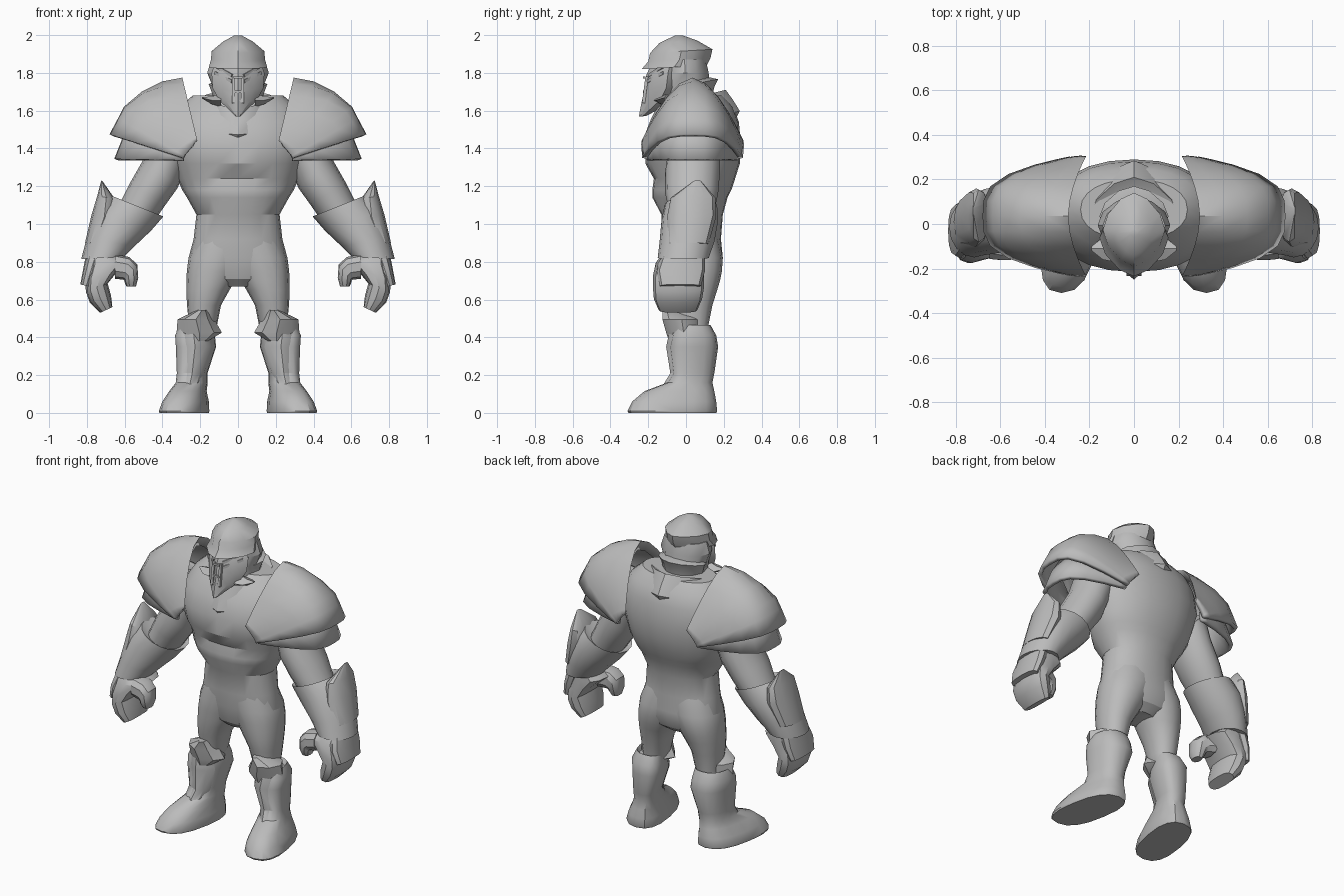
import bpy, bmesh, math
from mathutils import Vector

grey = bpy.data.materials.new("armour_grey")
grey.diffuse_color = (0.5, 0.5, 0.5, 1)


def finish(name, bm, mirror=False, angle=35, thick=0):
    bmesh.ops.recalc_face_normals(bm, faces=bm.faces)
    me = bpy.data.meshes.new(name)
    bm.to_mesh(me)
    bm.free()
    me.materials.append(grey)
    ob = bpy.data.objects.new(name, me)
    bpy.context.collection.objects.link(ob)
    if thick:
        mod = ob.modifiers.new("thickness", 'SOLIDIFY')
        mod.thickness = thick
        mod.offset = -1
    if mirror:
        ob.modifiers.new("mirror", 'MIRROR')
    bpy.ops.object.select_all(action='DESELECT')
    ob.select_set(True)
    bpy.context.view_layer.objects.active = ob
    bpy.ops.object.shade_smooth_by_angle(angle=math.radians(angle))
    return ob


def loft(name, rings, n=16, e=2.0, skew=0, tilt=0, mirror=True, angle=35):
    """Skin sections (outer x, outer z, inner x, inner z, front y, back y)."""
    bm = bmesh.new()
    loops = []
    for ox, oz, ix, iz, y0, y1 in rings:
        c = Vector(((ox + ix) / 2, (y0 + y1) / 2, (oz + iz) / 2))
        a = Vector(((ox - ix) / 2, 0, (oz - iz) / 2))
        loop = []
        for i in range(n):
            t = 2 * math.pi * i / n
            u, v = (math.copysign(abs(f) ** (2 / e), f) if abs(f) > 1e-6 else 0
                    for f in (math.cos(t), math.sin(t)))
            dy = v * (y1 - y0) / 2
            loop.append(bm.verts.new(c + a * u + Vector((skew * dy, dy, tilt * dy))))
        loops.append(loop)
    for A, B in zip(loops, loops[1:]):
        for i in range(n):
            j = (i + 1) % n
            bm.faces.new((A[i], A[j], B[j], B[i]))
    bm.faces.new(loops[0])
    bm.faces.new(loops[-1])
    return finish(name, bm, mirror, angle)


def body(name, rings, **kw):
    """Centred loft from (z, half width, front y, back y)."""
    return loft(name, [(w, z, -w, z, f, b) for z, w, f, b in rings], mirror=False, **kw)


def limb(name, rings, **kw):
    """Upright mirrored loft from (z, outer x, inner x, front y, back y)."""
    return loft(name, [(o, z, i, z, f, b) for z, o, i, f, b in rings], **kw)


def bar(name, p, q, w, mirror=True):
    """Square bar between two points."""
    p, q = Vector(p), Vector(q)
    bm = bmesh.new()
    bmesh.ops.create_cube(bm, size=1)
    rot = (q - p).to_track_quat('Z', 'Y')
    for v in bm.verts:
        v.co = rot @ Vector((v.co.x * w, v.co.y * w, v.co.z * (q - p).length)) + (p + q) / 2
    return finish(name, bm, mirror)


def shoulder_plate(name, stations, n=12):
    """Arched shell: (top x, top z, end x, end z, half depth, roundness)."""
    bm = bmesh.new()
    rows = []
    for xt, zt, xb, zb, d, p in stations:
        row = []
        for i in range(n + 1):
            s = math.sin(math.pi * (i / n - 0.5))
            k = 1 - abs(s) ** p
            row.append(bm.verts.new((xb + (xt - xb) * k, 0.035 + d * s, zb + (zt - zb) * k)))
        rows.append(row)
    for A, B in zip(rows, rows[1:]):
        for i in range(n):
            bm.faces.new((A[i], A[i + 1], B[i + 1], B[i]))
    return finish(name, bm, True, 35, 0.025)


# Torso, with stepped chest and belly armour
body("torso", [
    (0.67, 0.10, -0.05, 0.12), (0.71, 0.20, -0.09, 0.17), (0.76, 0.25, -0.105, 0.19),
    (0.82, 0.262, -0.115, 0.195),
    (0.92, 0.235, -0.125, 0.185), (1.05, 0.22, -0.13, 0.195), (1.14, 0.27, -0.178, 0.22),
    (1.18, 0.295, -0.178, 0.24), (1.24, 0.322, -0.17, 0.26), (1.32, 0.345, -0.215, 0.285),
    (1.43, 0.38, -0.215, 0.29), (1.54, 0.36, -0.18, 0.28), (1.62, 0.31, -0.12, 0.25),
    (1.68, 0.24, -0.07, 0.20)], n=24, e=2.2, angle=28)
body("collar", [
    (1.51, 0.20, -0.20, 0.27), (1.535, 0.215, -0.218, 0.285), (1.60, 0.21, -0.19, 0.25),
    (1.665, 0.20, -0.155, 0.21), (1.645, 0.14, -0.11, 0.16)], n=12, e=1.7, tilt=0.25)
loft("jaw_spike", [
    (0.09, 1.69, 0.09, 1.62, -0.17, -0.05), (0.14, 1.675, 0.14, 1.635, -0.16, -0.06),
    (0.19, 1.672, 0.19, 1.664, -0.12, -0.10)], n=4)

# Helmet
body("neck", [(1.55, 0.17, -0.10, 0.18), (1.66, 0.13, -0.13, 0.14), (1.72, 0.13, -0.14, 0.125),
              (1.80, 0.163, -0.13, 0.12), (1.87, 0.14, -0.12, 0.105)], n=12, e=1.9)
body("neck_guard", [(1.66, 0.13, -0.09, 0.14), (1.70, 0.14, -0.10, 0.15),
                    (1.74, 0.155, -0.10, 0.17), (1.76, 0.12, -0.08, 0.11)],
     n=12, e=1.7, tilt=0.2)
body("helmet_cap", [(1.998, 0.02, -0.06, -0.02), (1.965, 0.08, -0.14, 0.06),
                    (1.915, 0.14, -0.19, 0.14), (1.87, 0.143, -0.20, 0.13),
                    (1.83, 0.155, -0.235, 0.11), (1.845, 0.12, -0.16, 0.09)],
     n=12, e=1.6, tilt=0.06)
body("face_mask", [(1.84, 0.125, -0.19, 0.02), (1.80, 0.14, -0.21, 0.02),
                   (1.72, 0.135, -0.22, 0.01), (1.655, 0.10, -0.235, -0.04),
                   (1.57, 0.012, -0.25, -0.21)], n=8, e=1.45, tilt=0.1)
bar("eye_frame_top", (0.03, -0.195, 1.785), (0.115, -0.12, 1.835), 0.016)
bar("eye_frame_bottom", (0.03, -0.20, 1.755), (0.12, -0.12, 1.80), 0.016)
bar("mouth_side", (0.025, -0.225, 1.64), (0.025, -0.207, 1.78), 0.016)
for z in (1.65, 1.70, 1.775):
    bar("mouth_crossbar", (-0.025, -0.222, z), (0.025, -0.222, z), 0.012, False)

# Shoulder armour
shoulder_plate("shoulder_plate", [
    (0.32, 1.71, 0.25, 1.43, 0.235, 1.8), (0.295, 1.775, 0.215, 1.44, 0.27, 1.75),
    (0.40, 1.755, 0.24, 1.42, 0.272, 2.0), (0.51, 1.70, 0.265, 1.39, 0.27, 2.7),
    (0.605, 1.62, 0.28, 1.37, 0.268, 3.3), (0.635, 1.56, 0.285, 1.36, 0.266, 3.5),
    (0.68, 1.475, 0.29, 1.35, 0.268, 3.5)])
shoulder_plate("shoulder_lip", [
    (0.55, 1.56, 0.29, 1.40, 0.235, 3.0), (0.61, 1.46, 0.29, 1.365, 0.24, 3.2),
    (0.655, 1.345, 0.29, 1.338, 0.245, 3.4)])

# Arms
loft("upper_arm", [
    (0.44, 1.52, 0.27, 1.32, -0.09, 0.18), (0.49, 1.36, 0.32, 1.19, -0.11, 0.18),
    (0.57, 1.22, 0.385, 1.10, -0.11, 0.17), (0.62, 1.12, 0.44, 1.02, -0.09, 0.15),
    (0.66, 1.04, 0.50, 0.96, -0.09, 0.14)])
loft("gauntlet", [
    (0.60, 1.09, 0.45, 1.03, -0.07, 0.12), (0.67, 1.15, 0.395, 1.04, -0.115, 0.165),
    (0.755, 1.07, 0.46, 0.965, -0.13, 0.17), (0.80, 0.93, 0.55, 0.88, -0.14, 0.15),
    (0.83, 0.815, 0.605, 0.825, -0.15, 0.12), (0.78, 0.82, 0.65, 0.825, -0.11, 0.08)])
loft("gauntlet_spike", [
    (0.724, 1.23, 0.716, 1.225, 0.04, 0.08), (0.745, 1.15, 0.65, 1.13, -0.08, 0.155),
    (0.775, 1.05, 0.64, 1.03, -0.10, 0.16), (0.81, 0.90, 0.70, 0.89, -0.10, 0.12)],
     n=12, e=2)
loft("hand_guard", [
    (0.80, 0.86, 0.70, 0.83, -0.12, 0.10), (0.82, 0.76, 0.74, 0.74, -0.155, 0.10),
    (0.835, 0.68, 0.77, 0.665, -0.14, 0.08)], n=12, e=2.5)
loft("hand", [
    (0.79, 0.86, 0.63, 0.84, -0.12, 0.09), (0.80, 0.79, 0.58, 0.80, -0.16, 0.09),
    (0.81, 0.71, 0.645, 0.74, -0.175, 0.095), (0.805, 0.64, 0.69, 0.685, -0.175, 0.095),
    (0.785, 0.585, 0.672, 0.62, -0.17, 0.085), (0.73, 0.53, 0.665, 0.56, -0.145, 0.06)],
     n=12, e=2.7)
loft("thumb", [
    (0.65, 0.84, 0.65, 0.71, -0.16, -0.01), (0.575, 0.825, 0.605, 0.705, -0.165, -0.03),
    (0.533, 0.785, 0.602, 0.70, -0.165, -0.04), (0.528, 0.715, 0.60, 0.69, -0.16, -0.05),
    (0.54, 0.67, 0.59, 0.668, -0.14, -0.07)], n=10, e=2.4)

# Legs and boots
limb("thigh", [
    (0.95, 0.215, -0.12, -0.11, 0.17), (0.82, 0.262, -0.06, -0.115, 0.195),
    (0.75, 0.271, -0.01, -0.11, 0.19), (0.70, 0.273, 0.015, -0.105, 0.18),
    (0.65, 0.274, 0.045, -0.10, 0.165),
    (0.57, 0.27, 0.09, -0.085, 0.14),
    (0.47, 0.26, 0.11, -0.06, 0.12), (0.40, 0.26, 0.14, -0.05, 0.11)], e=2.2)
limb("boot", [
    (0.44, 0.29, 0.15, -0.04, 0.11), (0.465, 0.305, 0.13, -0.06, 0.13),
    (0.41, 0.33, 0.125, -0.075, 0.16), (0.35, 0.325, 0.12, -0.09, 0.17),
    (0.21, 0.32, 0.165, -0.07, 0.15), (0.16, 0.325, 0.165, -0.10, 0.14),
    (0.115, 0.355, 0.175, -0.22, 0.15), (0.06, 0.39, 0.165, -0.285, 0.16),
    (0.01, 0.408, 0.163, -0.31, 0.165), (0.0, 0.405, 0.165, -0.305, 0.16)],
     e=2.5, skew=-0.17)
limb("shin_guard", [
    (0.42, 0.31, 0.16, -0.09, 0.04), (0.35, 0.315, 0.14, -0.105, 0.04),
    (0.21, 0.305, 0.18, -0.083, 0.04), (0.15, 0.31, 0.20, -0.12, 0.02)], n=8, e=1.6)
limb("knee_pad", [
    (0.38, 0.25, 0.16, -0.09, 0.0), (0.425, 0.325, 0.085, -0.105, 0.08),
    (0.495, 0.32, 0.125, -0.125, 0.08), (0.545, 0.215, 0.165, -0.125, 0.0)], n=8, e=1.6)
